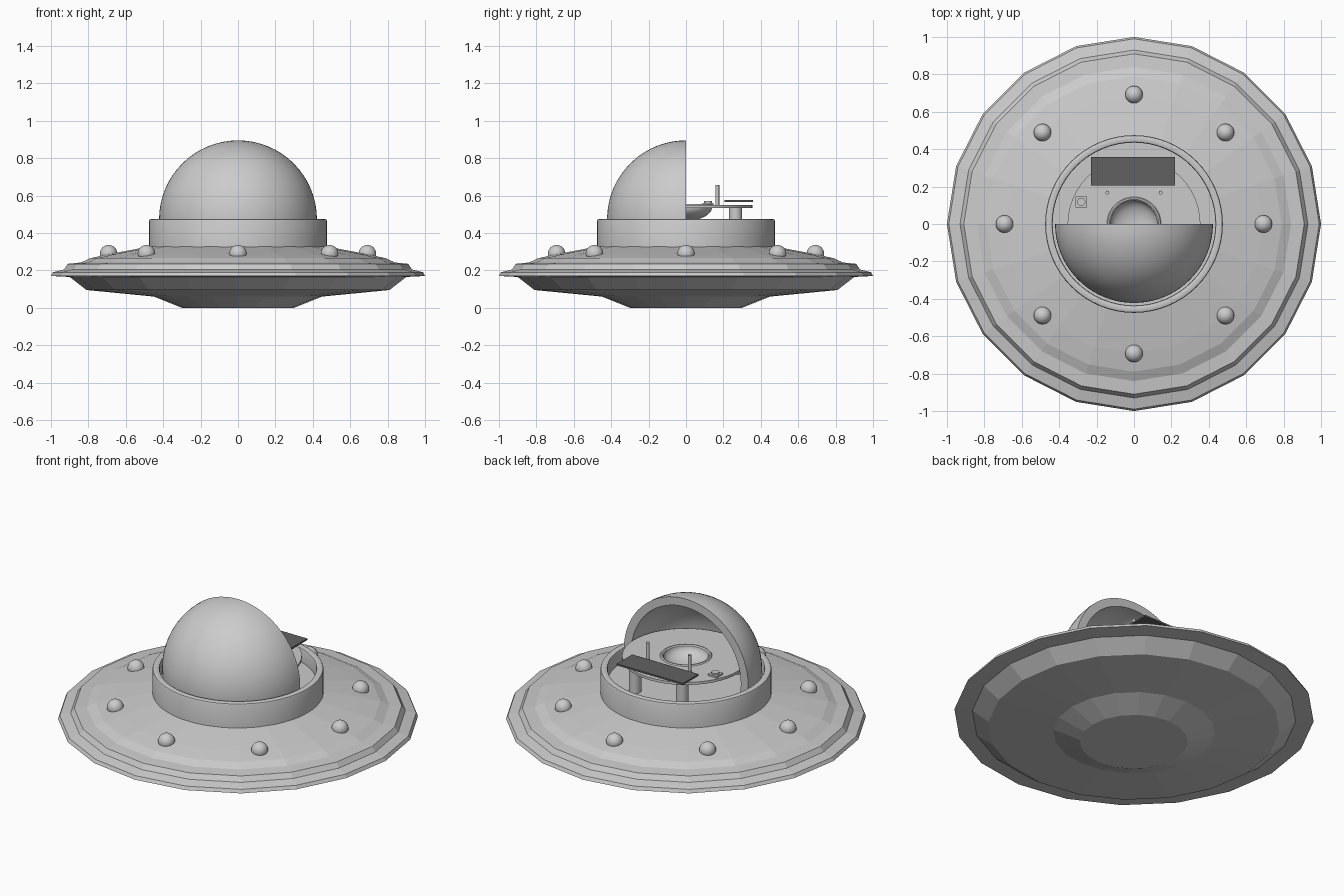
import bpy, bmesh, math
from mathutils import Matrix, Vector

if "Cube" in bpy.data.objects:
    bpy.data.objects.remove(bpy.data.objects["Cube"])


def finish(bm, name, smooth=True):
    bmesh.ops.remove_doubles(bm, verts=bm.verts, dist=1e-5)
    bmesh.ops.recalc_face_normals(bm, faces=bm.faces)
    me = bpy.data.meshes.new(name)
    bm.to_mesh(me)
    bm.free()
    ob = bpy.data.objects.new(name, me)
    bpy.context.collection.objects.link(ob)
    if smooth:
        bpy.ops.object.select_all(action='DESELECT')
        bpy.context.view_layer.objects.active = ob
        ob.select_set(True)
        bpy.ops.object.shade_smooth_by_angle(angle=math.radians(35))
    return ob


def lathe_bm(profile, sides, closed=False):
    """Spin an (r, z) profile around z."""
    bm = bmesh.new()
    vs = [bm.verts.new((r, 0, z)) for r, z in profile]
    pairs = list(zip(vs, vs[1:])) + ([(vs[-1], vs[0])] if closed else [])
    edges = [bm.edges.new(p) for p in pairs]
    bmesh.ops.spin(bm, geom=vs + edges, axis=(0, 0, 1), cent=(0, 0, 0),
                   steps=sides, angle=math.tau, use_merge=False)
    bmesh.ops.remove_doubles(bm, verts=bm.verts, dist=1e-5)
    return bm


def cylinder(name, x, y, z0, z1, r, sides=24):
    bm = bmesh.new()
    bmesh.ops.create_cone(bm, cap_ends=True, segments=sides, radius1=r, radius2=r,
                          depth=z1 - z0, matrix=Matrix.Translation((x, y, (z0 + z1) / 2)))
    return finish(bm, name)


def box(name, centre, size):
    bm = bmesh.new()
    bmesh.ops.create_cube(bm, size=1, matrix=Matrix.Translation(centre) @ Matrix.Diagonal((*size, 1)))
    return finish(bm, name, False)


# Faceted saucer hull
hull = [(0, 0), (0.30, 0), (0.45, 0.06), (0.81, 0.095), (0.90, 0.165), (1.0, 0.17),
        (0.99, 0.19), (0.93, 0.205), (0.91, 0.235), (0.84, 0.242), (0.79, 0.265),
        (0.69, 0.287), (0.46, 0.33), (0, 0.33)]
finish(lathe_bm(hull, 20), "saucer_hull", False)

# Cockpit collar with rounded lip and sunken floor
collar = [(0.475, 0.30), (0.475, 0.465), (0.472, 0.472), (0.465, 0.475), (0.445, 0.475),
          (0.438, 0.472), (0.435, 0.465), (0.435, 0.39), (0, 0.39)]
finish(lathe_bm(collar, 64), "cockpit_collar")

# Half-open dome: thick hemisphere facing the front, trimmed inside the collar
R, T, N = 0.422, 0.05, 20
arc = [i * math.pi / 2 / N for i in range(N + 1)]
dome = [(R * math.sin(a), R * math.cos(a)) for a in arc]
dome += [((R - T) * math.sin(a), (R - T) * math.cos(a)) for a in reversed(arc)]
bm = lathe_bm(dome, 64)
bmesh.ops.transform(bm, verts=bm.verts,
                    matrix=Matrix.Translation((0, 0, 0.473)) @ Matrix.Rotation(math.pi / 2, 4, 'X'))
cut = bmesh.ops.bisect_plane(bm, geom=bm.verts[:] + bm.edges[:] + bm.faces[:],
                             plane_co=(0, 0, 0.40), plane_no=(0, 0, 1), clear_inner=True)
bmesh.ops.holes_fill(bm, edges=[e for e in bm.edges if e.is_boundary], sides=0)
finish(bm, "canopy_dome")

# Round deck with a seat bowl in its centre
bowl = [(0.125 * math.sin(a), 0.55 - 0.065 * math.cos(a)) for a in arc[::2]]
under = [(0.14 * math.sin(a), 0.54 - 0.075 * math.cos(a)) for a in reversed(arc[::2])]
deck = bowl + [(0.132, 0.556), (0.14, 0.556), (0.145, 0.55), (0.355, 0.55), (0.355, 0.534), (0.142, 0.534)] + under
finish(lathe_bm(deck, 48), "deck_with_seat_bowl")

# Deck posts and control rods
for sx, side in ((-1, "left"), (1, "right")):
    for sy, end in ((-1, "front"), (1, "back")):
        cylinder(f"deck_post_{end}_{side}", sx * 0.16, sy * 0.265, 0.38, 0.54, 0.035)
    cylinder(f"control_rod_{side}", sx * 0.142, 0.168, 0.545, 0.656, 0.01, 16)

# Dark control panel
panel = box("control_panel", (-0.005, 0.282, 0.571), (0.45, 0.15, 0.01))
mat = bpy.data.materials.new("dark_panel")
mat.diffuse_color = (0.12, 0.12, 0.12, 1)
mat.use_nodes = True
mat.node_tree.nodes["Principled BSDF"].inputs["Base Color"].default_value = mat.diffuse_color
panel.data.materials.append(mat)

# Push button on the deck
box("button_base", (-0.282, 0.118, 0.554), (0.06, 0.06, 0.012))
cylinder("button_cap", -0.282, 0.118, 0.558, 0.57, 0.022)

# Ring of hull lights
for i in range(8):
    a = i * math.tau / 8
    bm = bmesh.new()
    bmesh.ops.create_uvsphere(bm, u_segments=24, v_segments=16, radius=0.047,
                              matrix=Matrix.Translation((0.692 * math.cos(a), 0.692 * math.sin(a), 0.289)))
    finish(bm, f"hull_light_{i + 1}")
